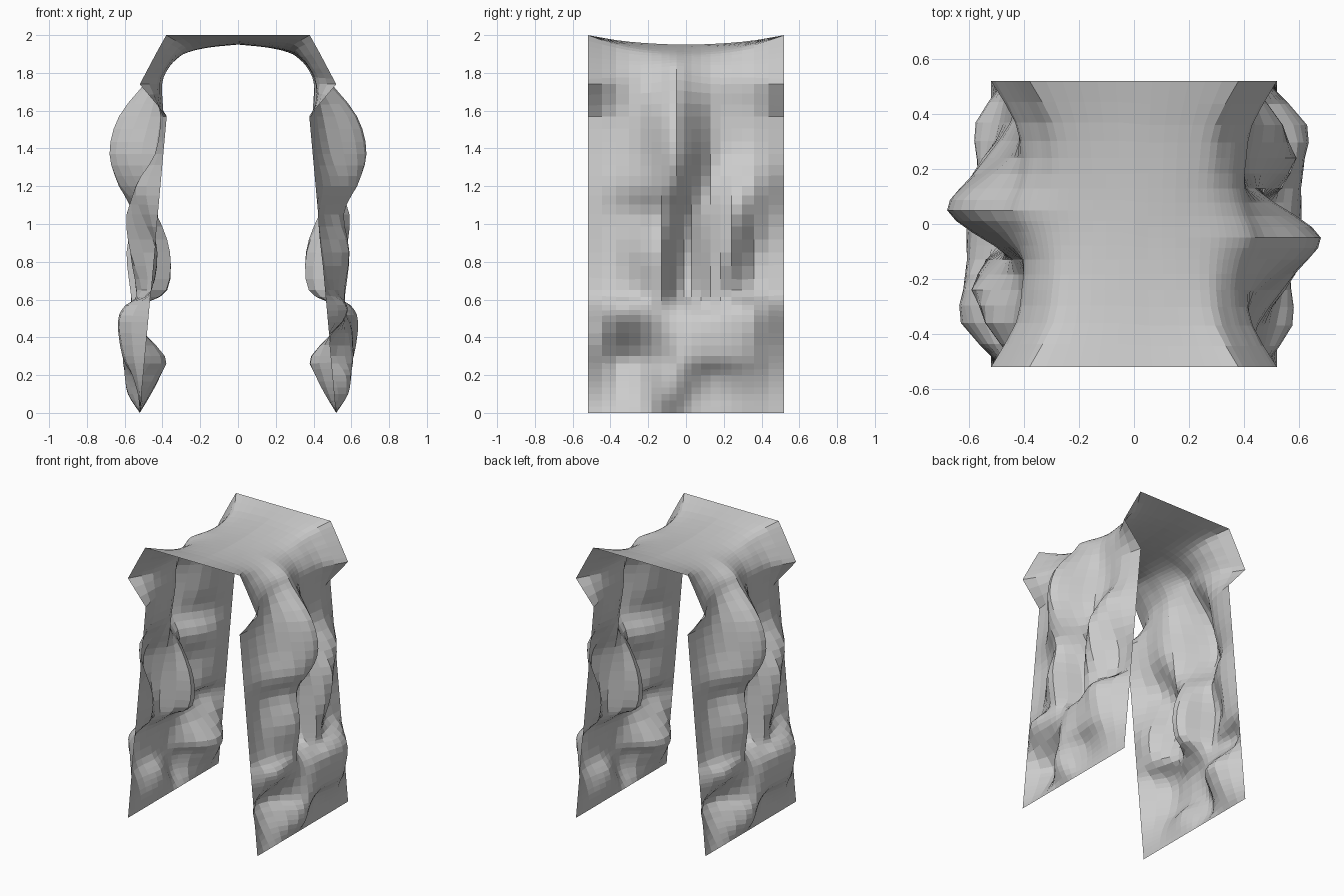
import bpy, bmesh, math
from mathutils import Vector

if "Cube" in bpy.data.objects:
    bpy.data.objects.remove(bpy.data.objects["Cube"])

# One half of a thin rock arch: wall distance (x) by height, at the inner depths YS
YS = [-.37, -.24, -.13, -.05, .03, .13, .24, .36]
WALL = {
    0.10: [.46, .49, .57, .58, .53, .51, .52, .53],
    0.20: [.41, .44, .57, .60, .57, .53, .55, .56],
    0.30: [.39, .41, .52, .60, .61, .60, .61, .60],
    0.48: [.55, .55, .56, .57, .59, .60, .62, .63],
    0.57: [.57, .57, .56, .51, .51, .53, .59, .58],
    0.65: [.49, .53, .57, .41, .38, .54, .51, .46],
    0.85: [.45, .55, .59, .41, .36, .53, .57, .43],
    1.05: [.43, .49, .56, .49, .43, .49, .59, .51],
    1.20: [.45, .54, .62, .62, .53, .46, .52, .54],
    1.37: [.42, .49, .63, .68, .59, .44, .42, .44],
    1.57: [.40, .45, .58, .63, .53, .41, .40, .41],
}
# Roof rows: edge point and inner arch point as x, z
ROOF = [(.52, 1.74, .395, 1.74), (.475, 1.825, .365, 1.82), (.43, 1.91, .32, 1.87),
        (.38, 2, .26, 1.905), (.20, 2, .15, 1.935), (0, 2, 0, 1.95)]
HALF_DEPTH = .52
depths = [-HALF_DEPTH] + YS + [HALF_DEPTH]


def edge_x(z):
    """Straight, leaning front and back border of the wall."""
    return .52 - .14 * z / 1.54


def blend(pts, t_count, curved=True):
    """Points along a Catmull-Rom (or straight) line through pts."""
    p = [pts[0] * 2 - pts[1]] + pts + [pts[-1] * 2 - pts[-2]]
    out = []
    for i in range(1, len(p) - 2):
        a, b, c, d = p[i - 1:i + 3]
        for k in range(t_count):
            t = k / t_count
            if curved:
                out.append(.5 * (2 * b + (c - a) * t + (2 * a - 5 * b + 4 * c - d) * t * t
                                 + (3 * b - a - 3 * c + d) * t ** 3))
            else:
                out.append(b.lerp(c, t))
    return out + [pts[-1].copy()]


# Control rows from the ground to the roof centre
net = [[Vector((.52, y, 0)) for y in depths]]
for z, xs in WALL.items():
    row = [edge_x(z)] + xs + [edge_x(z)]
    net.append([Vector((x, y, z)) for x, y in zip(row, depths)])
for k, (ex, ez, ix, iz) in enumerate(ROOF):
    row = []
    for y in depths:
        w = 1 - (y / HALF_DEPTH) ** 2
        # the big wall bulge fades out over the roof shoulder
        bump = max(0, .08 - .02 * k) * math.exp(-((y + .05) / .1) ** 2)
        row.append(Vector((ex + (ix - ex) * w ** .5 + bump, y,
                           ez + (iz - ez) * w ** .9 + bump * .3)))
    net.append(row)

# Refine along height (borders stay straight), then along depth
last = len(depths) - 1
cols = [blend([r[c] for r in net], 3, 0 < c < last) for c in range(last + 1)]
half = [blend([col[r] for col in cols], 2) for r in range(len(cols[0]))]
for p in sum(half, []):
    p.z = min(max(p.z, 0), 2)

# The other half is the same surface turned 180 degrees about z, joined at the centre
turned = [[Vector((-p.x, -p.y, p.z)) for p in reversed(r)] for r in reversed(half)]
for p, q in zip(half[-1], turned[0]):
    p.y, p.z = (p.y + q.y) / 2, (p.z + q.z) / 2
rows = half + turned[1:]

bm = bmesh.new()
grid = [[bm.verts.new(p) for p in r] for r in rows]
for a, b in zip(grid, grid[1:]):
    for j in range(len(a) - 1):
        bm.faces.new((a[j], a[j + 1], b[j + 1], b[j]))
bm.normal_update()

mesh = bpy.data.meshes.new("rock_arch")
bm.to_mesh(mesh)
bm.free()
stone = bpy.data.materials.new("grey stone")
stone.diffuse_color = (.6, .6, .6, 1)
stone.use_nodes = True
stone.node_tree.nodes["Principled BSDF"].inputs["Base Color"].default_value = stone.diffuse_color
mesh.materials.append(stone)
arch = bpy.data.objects.new("rock_arch", mesh)
bpy.context.collection.objects.link(arch)
